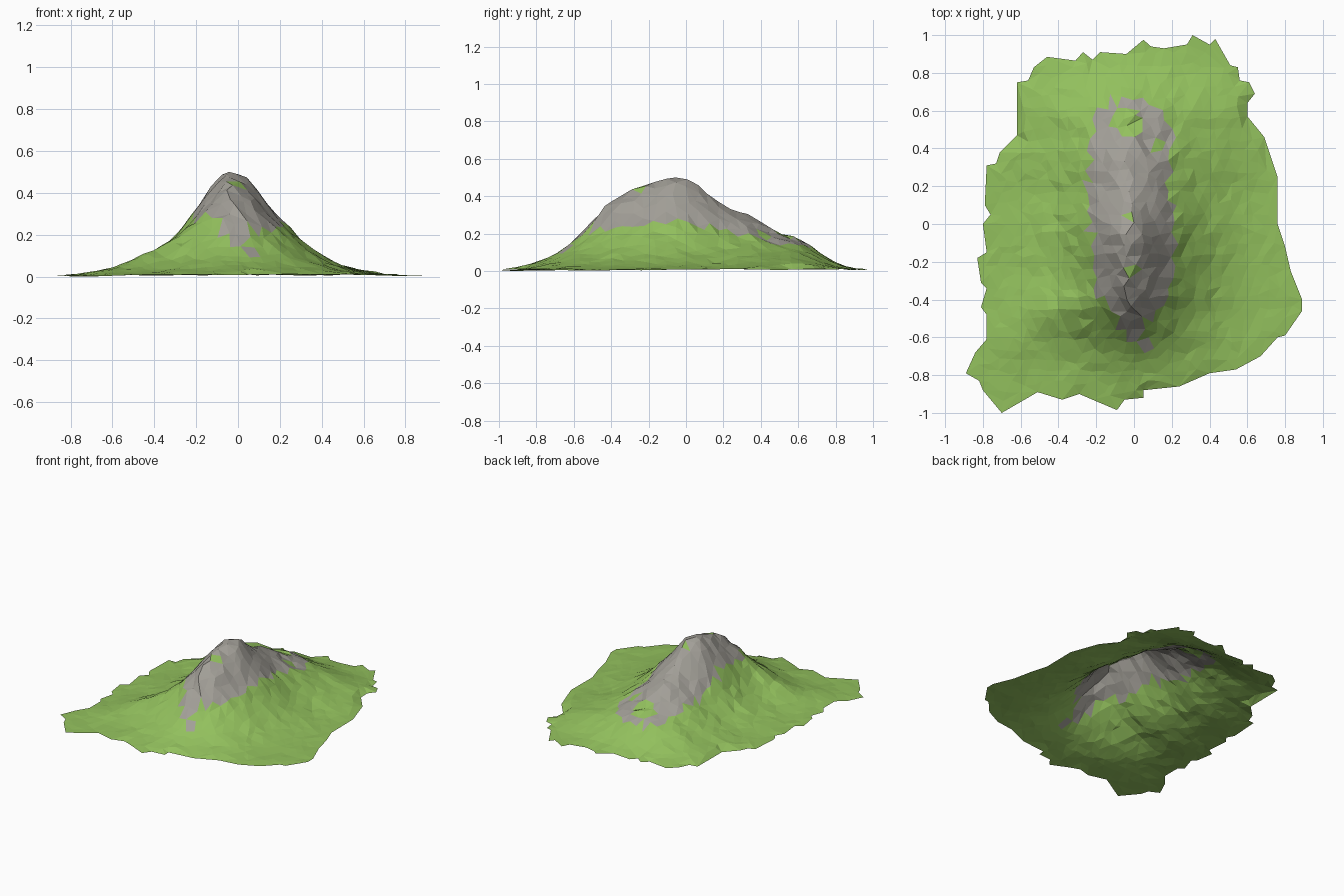
import bpy, random, math
from mathutils import Vector, geometry

if "Cube" in bpy.data.objects:
    bpy.data.objects.remove(bpy.data.objects["Cube"])

random.seed(4)

# Ragged outline of the ground sheet (top view)
OUTLINE = [(-.62,.75),(-.56,.76),(-.53,.83),(-.46,.885),(-.31,.865),(-.27,.91),(-.22,.87),(-.18,.91),
    (-.04,.90),(.05,.975),(.09,.94),(.16,.93),(.28,.95),(.31,1.0),(.40,.95),(.43,.98),(.51,.84),
    (.55,.83),(.56,.76),(.61,.75),(.64,.69),(.60,.64),(.60,.57),(.69,.46),(.76,.25),(.76,0),
    (.80,-.12),(.83,-.25),(.89,-.40),(.89,-.46),(.80,-.59),(.76,-.60),(.67,-.70),(.54,-.77),(.40,-.79),
    (.24,-.86),(.05,-.88),(.05,-.92),(-.05,-.93),(-.09,-.985),(-.22,-.93),(-.29,-.90),(-.38,-.93),
    (-.51,-.89),(-.70,-1.0),(-.80,-.88),(-.82,-.83),(-.89,-.79),(-.84,-.68),(-.78,-.61),(-.78,-.48),
    (-.81,-.44),(-.78,-.34),(-.81,-.31),(-.83,-.18),(-.78,-.15),(-.80,0),(-.76,.05),(-.79,.10),
    (-.78,.31),(-.73,.32),(-.71,.38),(-.62,.47)][::-1]

# Crest height along y, cross-section across x, width factor, rock limits
CREST = [(-1,.006),(-.9,.02),(-.8,.045),(-.7,.085),(-.6,.16),(-.5,.27),(-.42,.35),(-.32,.425),(-.25,.445),
         (-.15,.492),(-.06,.51),(0,.495),(.1,.43),(.2,.355),(.35,.29),(.45,.225),(.6,.175),(.7,.11),(.8,.045),
         (.87,.02),(1,.006)]
SECTION = [(-.9,.005),(-.7,.03),(-.55,.08),(-.4,.2),(-.3,.38),(-.2,.65),(-.1,.9),(-.05,.99),(-.01,1),(.04,.92),
           (.1,.79),(.2,.55),(.3,.35),(.4,.2),(.5,.1),(.6,.04),(.75,.015),(.9,.005)]
WIDTH = [(-1,1.6),(-.7,1.3),(-.5,1),(-.2,1),(.15,1),(.4,1.25),(.6,1.45),(1,1.6)]
ROCK_LEFT = [(-.61,-.01),(-.5,-.1),(-.42,-.14),(-.38,-.2),(0,-.23),(.25,-.25),(.4,-.24),(.58,-.21),(.65,-.1)]
ROCK_RIGHT = [(-.61,.01),(-.5,.08),(-.42,.19),(-.1,.23),(.2,.19),(.48,.2),(.6,.15),(.65,.05)]
GREEN_SPOTS = [(-.04,.54,.075), (.12,.43,.035), (-.02,-.25,.035), (-.03,.03,.02)]


def curve(table, t):
    if t <= table[0][0]:
        return table[0][1]
    for (a, va), (b, vb) in zip(table, table[1:]):
        if t <= b:
            return va + (vb - va) * (t - a) / (b - a)
    return table[-1][1]


def height(x, y):
    z = curve(CREST, y) * curve(SECTION, x / curve(WIDTH, y))
    # low spur running to the front left corner
    z += .06 * math.exp(-((x + .38) / .2) ** 2 - ((y + .46) / .13) ** 2)
    z += .015 * math.exp(-((x + .62) / .15) ** 2 - ((y + .6) / .14) ** 2)
    return z + .004


def is_rock(x, y):
    if math.hypot(x - .05, y + .64) < .035:
        return True
    if any(math.hypot(x - a, y - b) < r for a, b, r in GREEN_SPOTS):
        return False
    return -.61 < y < .65 and curve(ROCK_LEFT, y) < x < curve(ROCK_RIGHT, y)


def inside(x, y):
    hit = False
    for (ax, ay), (bx, by) in zip(OUTLINE, OUTLINE[1:] + OUTLINE[:1]):
        if (ay > y) != (by > y) and x < ax + (bx - ax) * (y - ay) / (by - ay):
            hit = not hit
    return hit


def edge_distance(p):
    best = 9
    for a, b in zip(OUTLINE, OUTLINE[1:] + OUTLINE[:1]):
        a, b = Vector(a), Vector(b)
        t = max(0, min(1, (p - a).dot(b - a) / (b - a).length_squared))
        best = min(best, (a + (b - a) * t - p).length)
    return best


# Jittered points within the outline, triangulated
points = [Vector(p) for p in OUTLINE]
rim = len(points)
S = .056
for j in range(-18, 19):
    for i in range(-17, 18):
        p = Vector(((i + .5 * (j % 2)) * S + random.uniform(-.017, .017), j * S + random.uniform(-.017, .017)))
        if inside(*p) and edge_distance(p) > .03:
            points.append(p)
borders = [(i, (i + 1) % rim) for i in range(rim)]
flat, _, tris, *_ = geometry.delaunay_2d_cdt(points, borders, [], 1, 1e-5)

verts = []
for p in flat:
    z = height(*p)
    rough = random.uniform(-1, 1) * min(.01, .002 + .035 * z)
    if edge_distance(p) < .004:
        z, rough = min(z, .012), random.uniform(-.003, .003)
    verts.append((p.x, p.y, max(0, z + rough)))
low = min(v[2] for v in verts)
verts = [(x, y, z - low) for x, y, z in verts]

mesh = bpy.data.meshes.new("mountain")
mesh.from_pydata(verts, [], tris)
mountain = bpy.data.objects.new("mountain", mesh)
bpy.context.collection.objects.link(mountain)

# Grass and bare rock
for name, colour in (("grass green", (.29, .53, .11, 1)), ("rock grey", (.36, .345, .31, 1))):
    m = bpy.data.materials.new(name)
    m.diffuse_color = colour
    m.use_nodes = True
    m.node_tree.nodes["Principled BSDF"].inputs["Base Color"].default_value = m.diffuse_color
    mesh.materials.append(m)
for f in mesh.polygons:
    f.material_index = int(is_rock(f.center.x, f.center.y))
    f.use_smooth = False
    if f.normal.z < 0:
        f.flip()
mesh.update()
